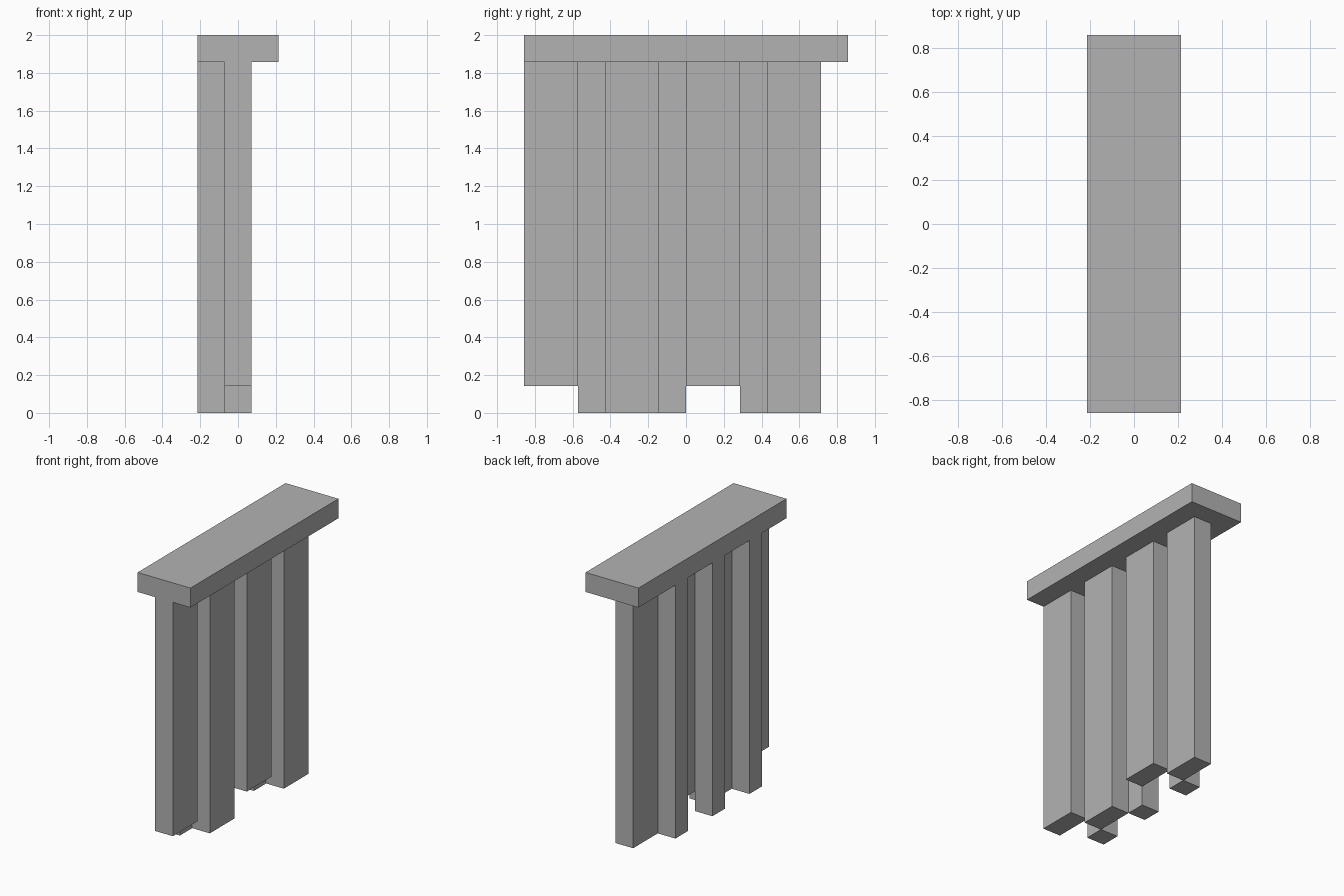
import bpy

cube = bpy.data.objects.get("Cube")
if cube:
    bpy.data.objects.remove(cube, do_unlink=True)

U = 1 / 14  # grid module: the model is 28 modules tall

grey = bpy.data.materials.new("plain grey")
grey.use_nodes = True
colour = (0.45, 0.45, 0.45, 1)
grey.diffuse_color = colour
grey.node_tree.nodes["Principled BSDF"].inputs["Base Color"].default_value = colour


def box(name, low, high):
    """Box between two corners given in modules."""
    centre = [(a + b) / 2 * U for a, b in zip(low, high)]
    bpy.ops.mesh.primitive_cube_add(size=1, location=centre)
    obj = bpy.context.object
    obj.name = name
    obj.scale = [(b - a) * U for a, b in zip(low, high)]
    bpy.ops.object.transform_apply(location=False, rotation=False, scale=True)
    obj.data.materials.append(grey)
    return obj


# Top slab
box("top_slab", (-3, -12, 26), (3, 12, 28))

# Wide planks, alternately raised and reaching the ground
for i in range(4):
    y = -12 + 6 * i
    bottom = 2 if i % 2 == 0 else 0
    box(f"wide_plank_{i + 1}", (-1, y, bottom), (1, y + 4, 26))

# Narrow posts behind the gaps
for i in range(3):
    y = -8 + 6 * i
    box(f"narrow_post_{i + 1}", (-3, y, 0), (-1, y + 2, 26))
